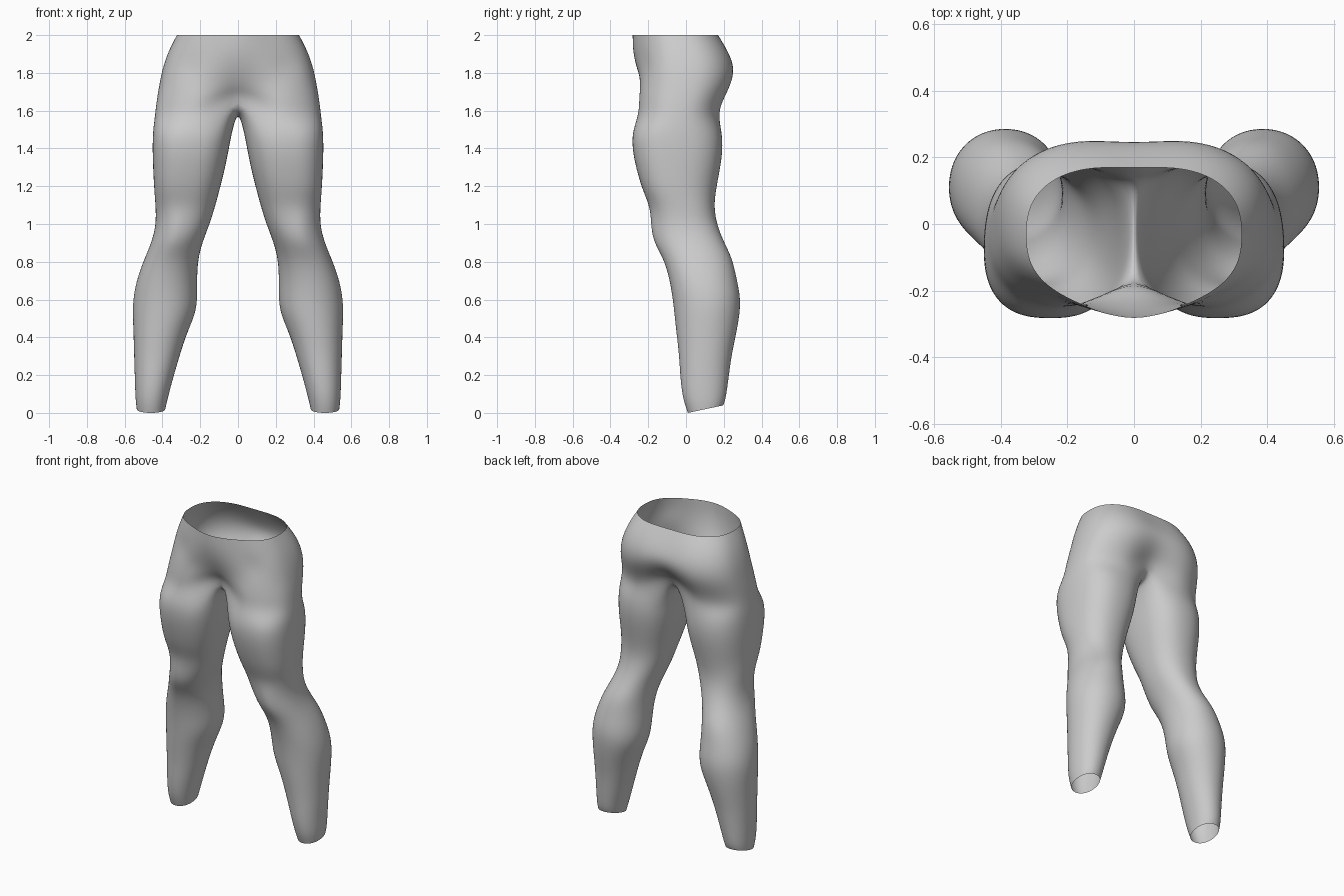
import bpy, bmesh, math

if "Cube" in bpy.data.objects:
    bpy.data.objects.remove(bpy.data.objects["Cube"])

ARC, INNER = 16, 6            # segments around the outside and along the inseam
RING = ARC + INNER

def power(v, k):
    return math.copysign(abs(v) ** k, v)

def superellipse(a, cx, cy, rx, ry, k):
    return cx + rx * power(math.cos(a), k), cy + ry * power(math.sin(a), k)

# Pelvis rows: z at side, z at centre, half width, front, back, centre front, centre back
PELVIS = [
    (2.00, 2.00, .325, -.245, .182, -.288, .170),
    (1.92, 1.92, .368, -.250, .238, -.288, .215),
    (1.83, 1.84, .400, -.258, .272, -.268, .252),
    (1.74, 1.78, .418, -.268, .265, -.240, .235),
    (1.65, 1.73, .433, -.278, .220, -.205, .190),
    (1.57, 1.68, .442, -.282, .195, -.150, .130),
]
# Leg rows: z, inner x, outer x, front, back, roundness
LEG = [
    (1.49, .032, .450, -.285, .190, .80),
    (1.39, .050, .452, -.284, .195, .80),
    (1.28, .072, .448, -.260, .178, .82),
    (1.18, .098, .443, -.230, .158, .85),
    (1.09, .122, .436, -.190, .148, .88),
    (1.00, .150, .434, -.180, .163, .90),
    (0.91, .186, .455, -.168, .198, .92),
    (0.82, .211, .494, -.120, .245, .95),
    (0.72, .217, .532, -.090, .266, .95),
    (0.62, .215, .554, -.072, .288, .95),
    (0.53, .222, .558, -.062, .286, .95),
    (0.42, .272, .553, -.050, .266, .95),
    (0.30, .310, .550, -.036, .240, .95),
    (0.18, .345, .546, -.030, .225, .95),
    (0.07, .374, .543, -.016, .210, .95),
    (0.02, .385, .536, 0.010, .197, .95),
]

bm = bmesh.new()
rows = []

# Hips: half rows from the centre front round to the centre back
for z, zc, w, yf, yb, cf, cb in PELVIS:
    row = []
    for i in range(ARC + 1):
        a = math.pi * (i / ARC - .5)
        x, y = superellipse(a, 0, (yf + yb) / 2, w, (yb - yf) / 2, .8)
        near = math.exp(-(x / .14) ** 2)
        y += near * ((cf - yf) if a < 0 else (cb - yb)) * abs(math.sin(a))
        # groin crease running from the hip down to the crotch
        zz = z + (zc - z) * near
        line = 1.64 + .72 * x
        if a < 0 and .04 < x < .33:
            y += .014 * math.exp(-((zz - line) / .04) ** 2)
        row.append(bm.verts.new((0 if i in (0, ARC) else x, y, zz)))
    rows.append(row)

# Crotch: saddle curve on the centre line that closes the last hip row
last = rows[-1]
front, back = last[0].co, last[-1].co
saddle = []
for j in range(1, INNER):
    t = j / INNER
    p = back.lerp(front, t)
    saddle.append(bm.verts.new((0, p.y, p.z - .075 * math.sin(math.pi * t) ** .7)))
rings = [last + saddle]

# Leg: closed rings down to the open hem
for n, (z, xi, xo, yf, yb, k) in enumerate(LEG):
    cx, cy, ry = (xi + xo) / 2, (yf + yb) / 2, (yb - yf) / 2
    ring = []
    for i in range(RING):
        a = 2 * math.pi * (i - ARC / 2) / RING
        x, y = superellipse(a, cx, cy, (xo - xi) / 2 * 1.01, ry * 1.01, k)
        f = (y - cy) / ry
        if z > 1.1:                       # outer thigh is fuller at the front
            x -= .012 * f * (x > cx)
        if .85 < z < 1.05 and f < 0:      # kneecap
            y -= .014 * math.exp(-((x - .33) / .05) ** 2) - .004
        hem = .02 * (f if n == len(LEG) - 1 else 0)
        ring.append(bm.verts.new((x, y, z + hem)))
    rings.append(ring)

for a, b in zip(rows, rows[1:]):
    for i in range(ARC):
        bm.faces.new((a[i], b[i], b[i + 1], a[i + 1]))
for a, b in zip(rings, rings[1:]):
    for i in range(RING):
        j = (i + 1) % RING
        bm.faces.new((a[i], b[i], b[j], a[j]))
for f in bm.faces:
    f.smooth = True
bmesh.ops.recalc_face_normals(bm, faces=bm.faces)
# Make the open surface face outward
probe = max(bm.faces, key=lambda f: f.calc_center_median().x)
if probe.normal.x < 0:
    bmesh.ops.reverse_faces(bm, faces=bm.faces)

mesh = bpy.data.meshes.new("trousers")
bm.to_mesh(mesh)
bm.free()
trousers = bpy.data.objects.new("trousers", mesh)
bpy.context.collection.objects.link(trousers)

grey = bpy.data.materials.new("light grey cloth")
grey.diffuse_color = (.6, .6, .6, 1)
grey.use_nodes = True
grey.node_tree.nodes["Principled BSDF"].inputs["Base Color"].default_value = grey.diffuse_color
mesh.materials.append(grey)

# Mirror to the other leg, then smooth
mirror = trousers.modifiers.new("mirror", 'MIRROR')
mirror.use_clip = True
mirror.merge_threshold = .001
subsurf = trousers.modifiers.new("smooth", 'SUBSURF')
subsurf.levels = subsurf.render_levels = 2
